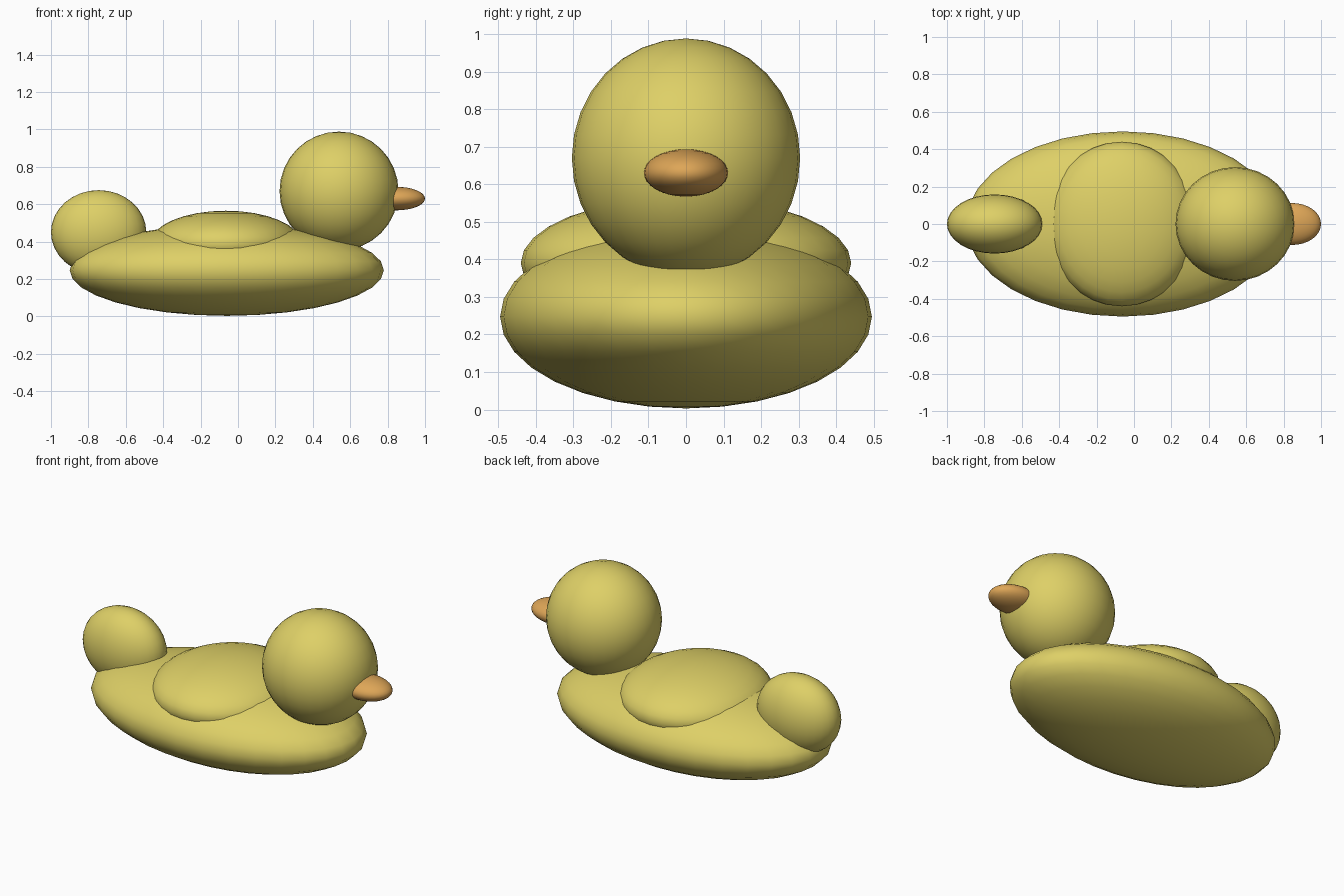
import bpy

old = bpy.data.objects.get("Cube")
if old:
    bpy.data.objects.remove(old, do_unlink=True)


def make_material(name, rgb):
    mat = bpy.data.materials.new(name)
    mat.use_nodes = True
    color = (*rgb, 1.0)
    mat.diffuse_color = color
    mat.node_tree.nodes["Principled BSDF"].inputs["Base Color"].default_value = color
    return mat


def ellipsoid(name, center, radii, mat):
    """Smooth ellipsoid with its size applied to the mesh."""
    bpy.ops.mesh.primitive_uv_sphere_add(segments=32, ring_count=16, radius=1, location=center)
    obj = bpy.context.object
    obj.name = name
    obj.scale = radii
    bpy.ops.object.transform_apply(location=False, rotation=False, scale=True)
    bpy.ops.object.shade_smooth()
    obj.data.materials.append(mat)
    return obj


yellow = make_material("duck yellow", (0.73, 0.63, 0.135))
orange = make_material("beak orange", (0.73, 0.38, 0.095))

# Body, with the wings as one wide ellipsoid across the back
ellipsoid("body", (-0.06, 0, 0.247), (0.84, 0.495, 0.244), yellow)
ellipsoid("wings", (-0.065, 0, 0.39), (0.405, 0.44, 0.175), yellow)

# Tail at the -x end
ellipsoid("tail", (-0.745, 0, 0.45), (0.255, 0.158, 0.225), yellow)

# Head and beak at the +x end
ellipsoid("head", (0.54, 0, 0.67), (0.318, 0.304, 0.318), yellow)
ellipsoid("beak", (0.845, 0, 0.63), (0.155, 0.112, 0.063), orange)
